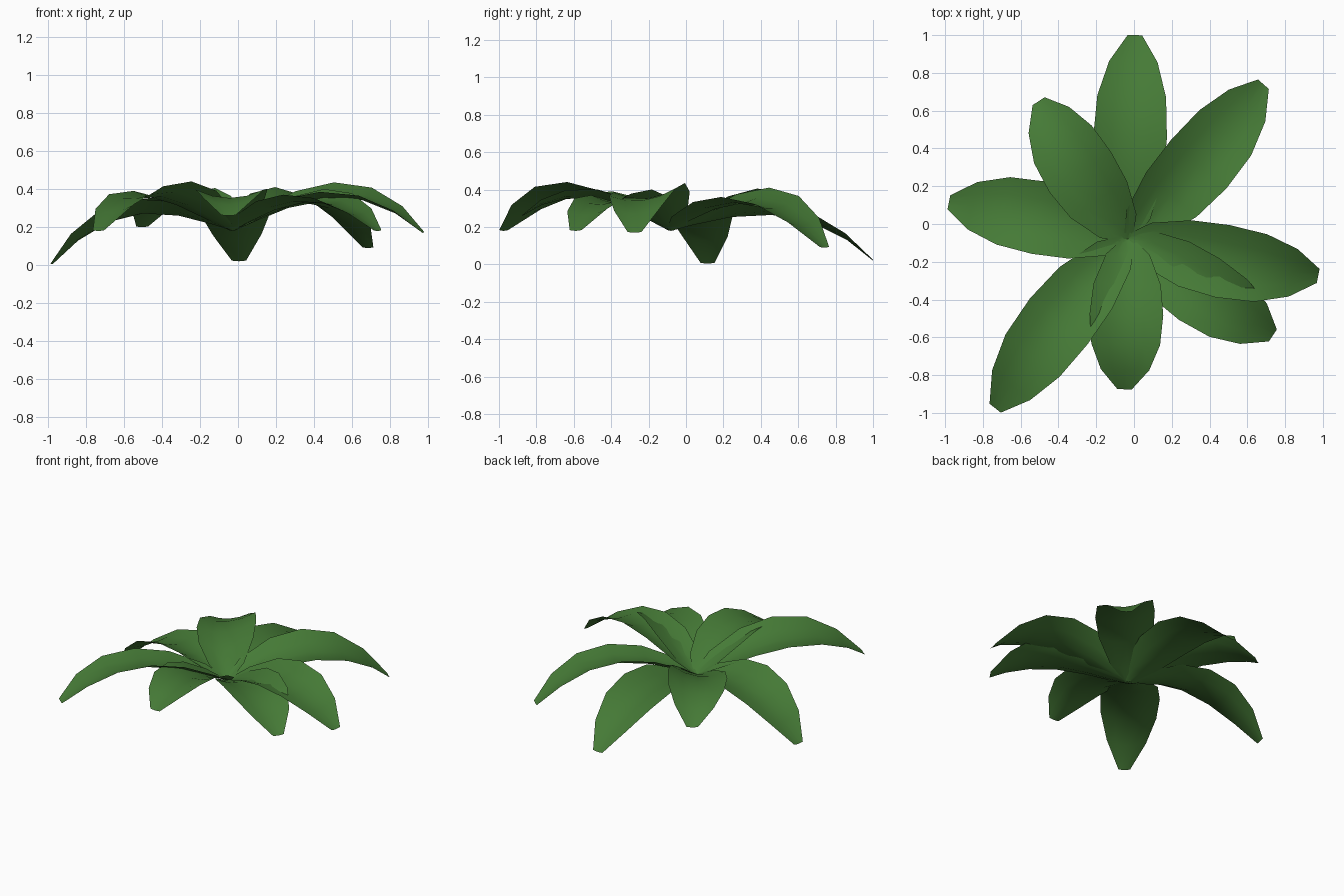
import bpy, bmesh
from mathutils import Vector

cube = bpy.data.objects.get("Cube")
if cube:
    bpy.data.objects.remove(cube, do_unlink=True)

# One flat leaf green
COLOR = (0.06, 0.195, 0.037, 1)
green = bpy.data.materials.new("leaf_green")
green.use_nodes = True
green.diffuse_color = COLOR
green.node_tree.nodes["Principled BSDF"].inputs["Base Color"].default_value = COLOR

CROWN = Vector((-0.03, -0.08, 0.18))               # where all leaves meet
# Leaf rows: position along the leaf, half width, edge lift
PROFILE = [
    (0, 0.03, 0.01), (0.1, 0.115, 0.04), (0.3, 0.178, 0.058), (0.5, 0.195, 0.056),
    (0.7, 0.182, 0.045), (0.87, 0.128, 0.028), (1, 0.038, 0.004),
]
ROWS = len(PROFILE) - 1


def make_leaf(name, tip, arch, roll):
    """Arched leaf with a shallow channel, from the crown to its blunt tip."""
    tip = Vector(tip)
    out = (tip - CROWN).to_2d().normalized()
    side = Vector((-out.y, out.x, 0))
    bm = bmesh.new()
    bmesh.ops.create_grid(bm, x_segments=ROWS, y_segments=4, size=1)
    for v in bm.verts:
        u = v.co.y
        t, half_width, lift = PROFILE[round((v.co.x + 1) / 2 * ROWS)]
        bow = 4 * t * (1 - t)
        co = CROWN.lerp(tip, t) + side * (u * half_width - 0.8 * roll * bow)
        co.z += arch * bow * (0.7 + 0.6 * t)       # arch, drooping late
        co.z += lift * u * u                       # raised edges
        co.z += roll * u * bow                     # sideways twist
        v.co = co
    for f in bm.faces:
        f.smooth = True
    mesh = bpy.data.meshes.new(name)
    bm.to_mesh(mesh)
    bm.free()
    mesh.materials.append(green)
    leaf = bpy.data.objects.new(name, mesh)
    bpy.context.collection.objects.link(leaf)


# name, tip position, arch height, twist
LEAVES = [
    ("back_leaf", (0.005, 1.0, 0.02), 0.165, -0.01),
    ("back_left_leaf", (0.685, 0.74, 0.09), 0.195, 0.025),
    ("left_leaf", (0.975, -0.275, 0.17), 0.18, 0.025),
    ("front_left_leaf", (0.735, -0.59, 0.18), 0.15, 0.015),
    ("front_leaf", (-0.05, -0.875, 0.26), 0.125, 0),
    ("front_right_leaf", (-0.735, -0.975, 0.18), 0.18, 0.025),
    ("right_leaf", (-0.98, 0.115, 0.005), 0.18, 0.02),
    ("back_right_leaf", (-0.505, 0.65, 0.2), 0.135, -0.025),
]
for leaf in LEAVES:
    make_leaf(*leaf)
